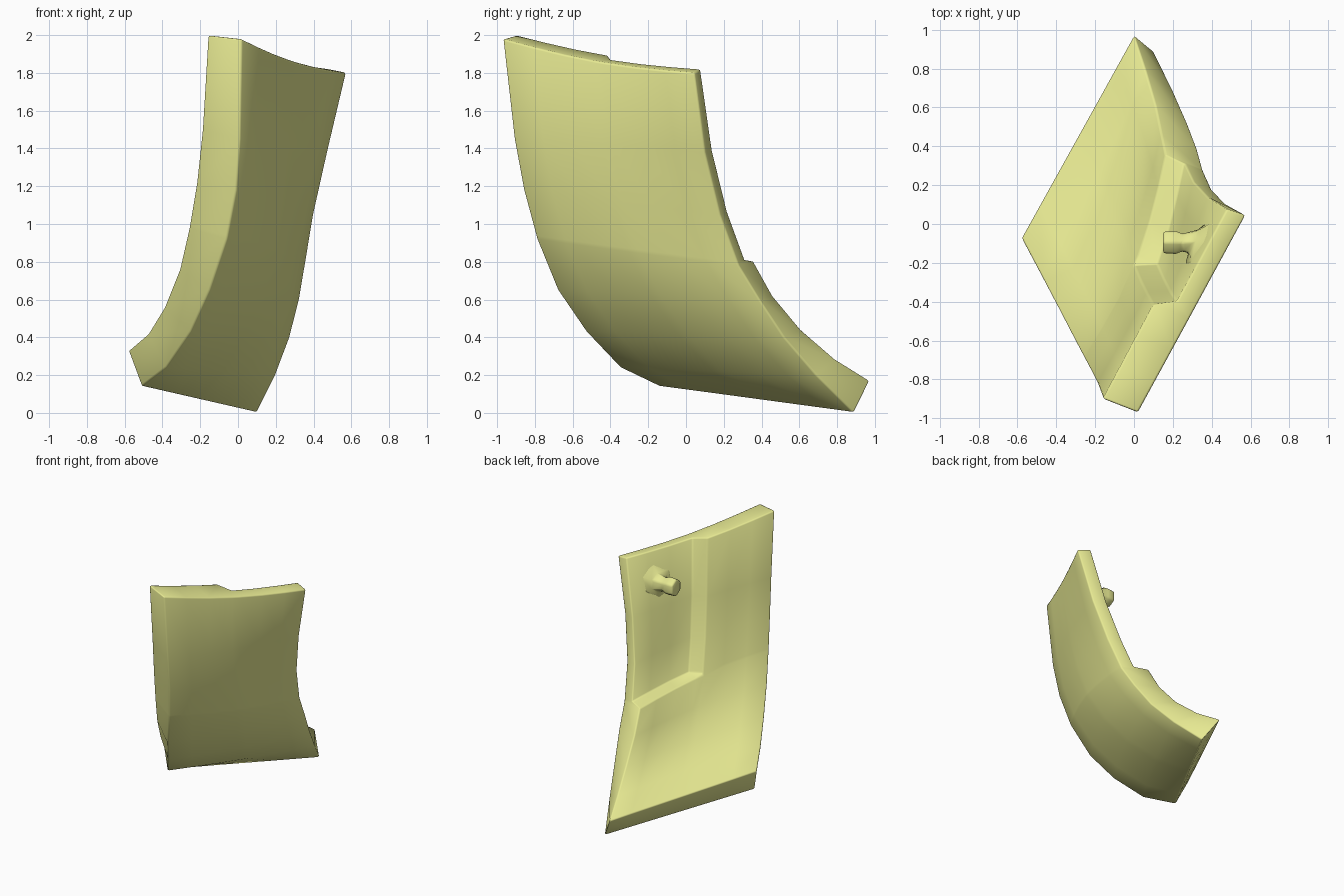
import bpy, bmesh
from math import sin, cos, pi
from mathutils import Vector as V

if "Cube" in bpy.data.objects:
    bpy.data.objects.remove(bpy.data.objects["Cube"])

mat = bpy.data.materials.new("pale_yellow")
mat.diffuse_color = (0.80, 0.82, 0.29, 1)
mat.use_nodes = True
mat.node_tree.nodes["Principled BSDF"].inputs["Base Color"].default_value = mat.diffuse_color

# Edge curves of the plate, listed from top to bottom
A_OUT = [(.02, -.97, 1.98), (.01, -.91, 1.45), (-.01, -.86, 1.18), (-.06, -.79, .92),
         (-.15, -.68, .65), (-.25, -.53, .43), (-.38, -.35, .24), (-.51, -.14, .14)]
A_IN = [(-.16, -.90, 2.0), (-.19, -.82, 1.5), (-.22, -.76, 1.22), (-.26, -.685, .98),
        (-.31, -.59, .76), (-.39, -.435, .56), (-.475, -.27, .42), (-.58, -.07, .33)]
B_OUT = [(.575, .045, 1.80), (.475, .10, 1.38), (.40, .18, 1.05), (.355, .28, .78),
         (.325, .39, .60), (.275, .52, .40), (.20, .69, .20), (.10, .89, 0)]
B_IN = [(.38, .11, 1.84), (.285, .18, 1.40), (.21, .26, 1.08), (.16, .36, .80),
        (.14, .46, .62), (.11, .61, .44), (.06, .79, .285), (0, .975, .17)]
BOW = [0, .03, .055, .065, .06, .045, .025, 0]
ROWS = [0, 1, 2, 2.93, 3, 4, 5, 6, 7]
COLS = [0, .16, .32, .48, .53, .69, .85, 1]


def pick(curve, u):
    i = min(int(u), 6)
    return V(curve[i]).lerp(V(curve[i + 1]), u - i)


def point(a, b, u, t):
    """Point on a bowed sheet between two edge curves."""
    p = pick(a, u).lerp(pick(b, u), t)
    i = min(int(u), 6)
    bow = BOW[i] + (BOW[i + 1] - BOW[i]) * (u - i)
    p += V((.9, -.42, 0)) * bow * sin(pi * t)
    p.z -= .03 * sin(pi * t) * max(0, 1 - u)
    return p


def finish(bm, name, width):
    bmesh.ops.recalc_face_normals(bm, faces=bm.faces)
    me = bpy.data.meshes.new(name)
    bm.to_mesh(me)
    bm.free()
    ob = bpy.data.objects.new(name, me)
    bpy.context.collection.objects.link(ob)
    me.materials.append(mat)
    for p in me.polygons:
        p.use_smooth = True
    bv = ob.modifiers.new("soft_edges", "BEVEL")
    bv.width, bv.segments = width, 2
    bv.limit_method, bv.angle_limit = 'ANGLE', 0.65
    return ob


# Curved plate with a stepped recess on its inner face
bm = bmesh.new()
outer, inner = [], []
for u in ROWS:
    outer.append([bm.verts.new(point(A_OUT, B_OUT, u, t)) for t in COLS])
    row = []
    for t in COLS:
        depth = .5 if (u < 2.95 and t > .5) else 1
        row.append(bm.verts.new(point(A_OUT, B_OUT, u, t).lerp(point(A_IN, B_IN, u, t), depth)))
    inner.append(row)
nr, nc = len(ROWS), len(COLS)
for g in (outer, inner):
    for i in range(nr - 1):
        for j in range(nc - 1):
            bm.faces.new((g[i][j], g[i][j + 1], g[i + 1][j + 1], g[i + 1][j]))
for i in range(nr - 1):
    for j in (0, nc - 1):
        bm.faces.new((outer[i][j], outer[i + 1][j], inner[i + 1][j], inner[i][j]))
for j in range(nc - 1):
    for i in (0, nr - 1):
        bm.faces.new((outer[i][j], outer[i][j + 1], inner[i][j + 1], inner[i][j]))
finish(bm, "curved_plate", .018)

# Flared peg in the recess: hexagonal rings, base tilted to the recess floor
bm = bmesh.new()
rings = []
for x, r, tilt in ((.375, .17, 1), (.335, .12, 1), (.30, .065, .5), (.25, .052, 0), (.215, .068, 0), (.15, .064, 0)):
    ring = []
    for k in range(6):
        dy, dz = r * cos(k * pi / 3 + pi / 6), 1.1 * r * sin(k * pi / 3 + pi / 6)
        ring.append(bm.verts.new((x + tilt * (.55 * dy + .2 * dz), -.095 + dy, 1.6 + dz)))
    rings.append(ring)
for a, b in zip(rings, rings[1:]):
    for k in range(6):
        n = (k + 1) % 6
        bm.faces.new((a[k], a[n], b[n], b[k]))
bm.faces.new(rings[0])
bm.faces.new(rings[-1])
finish(bm, "peg", .012)
